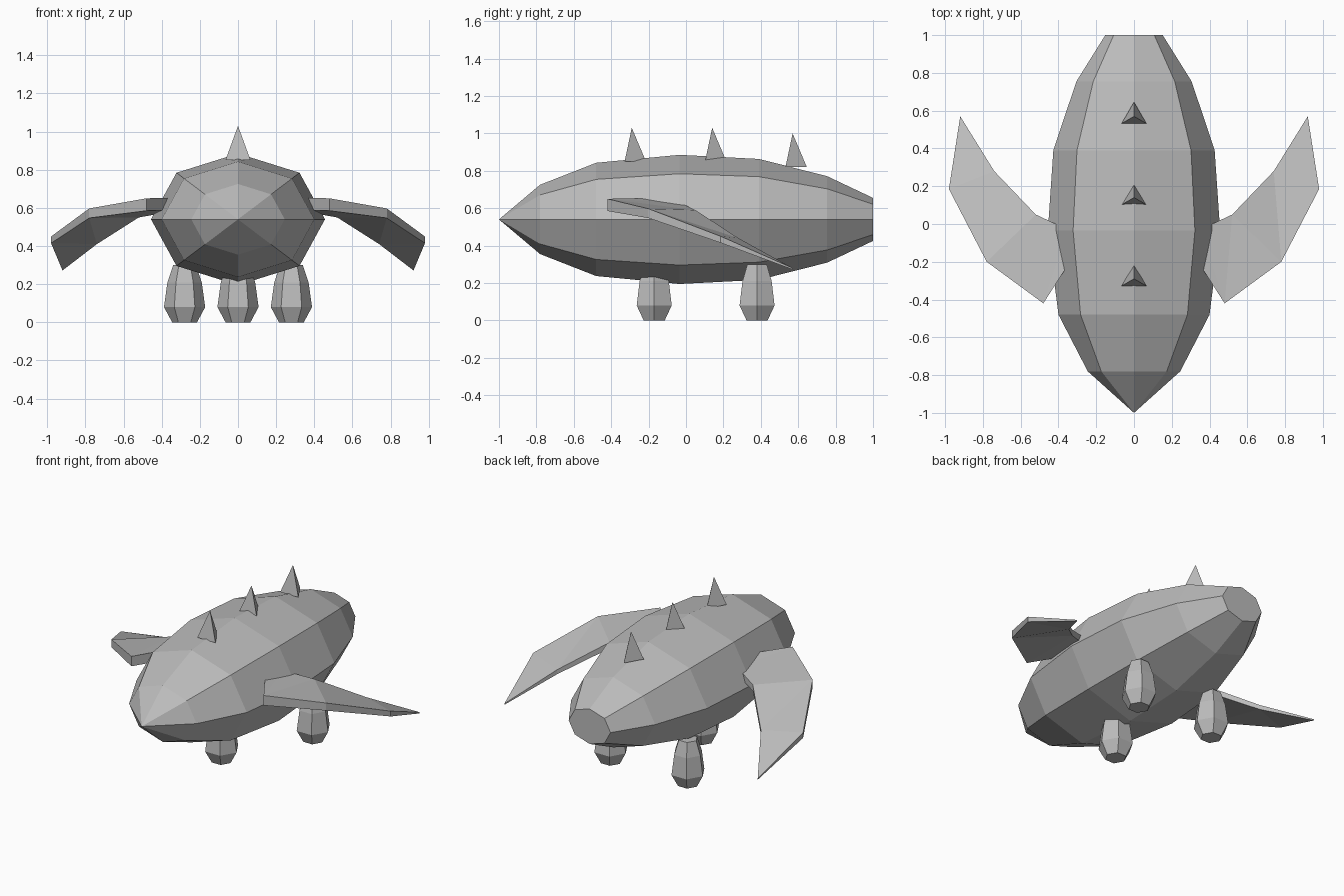
import bpy, bmesh
from math import sin, cos, pi

cube = bpy.data.objects.get("Cube")
if cube:
    bpy.data.objects.remove(cube, do_unlink=True)

grey = bpy.data.materials.new("plain_grey")
grey.use_nodes = True
colour = (0.5, 0.5, 0.5, 1)
grey.diffuse_color = colour
grey.node_tree.nodes["Principled BSDF"].inputs["Base Color"].default_value = colour


def make_object(name, bm):
    """Turn a bmesh into a flat shaded object."""
    bmesh.ops.recalc_face_normals(bm, faces=bm.faces)
    mesh = bpy.data.meshes.new(name)
    bm.to_mesh(mesh)
    bm.free()
    mesh.materials.append(grey)
    obj = bpy.data.objects.new(name, mesh)
    bpy.context.collection.objects.link(obj)
    return obj


def bridge(bm, a, b):
    """Join two vertex loops of equal length with quads."""
    for i in range(len(a)):
        j = (i + 1) % len(a)
        bm.faces.new((a[i], a[j], b[j], b[i]))


def loft(bm, rings):
    for a, b in zip(rings, rings[1:]):
        bridge(bm, a, b)


# Body: octagonal rings along y, pointed nose and blunt tail
AXIS_Z, FLATTEN = 0.54, 0.757
body_profile = [(-0.78, 0.245), (-0.48, 0.40), (-0.035, 0.456),
                (0.39, 0.427), (0.755, 0.305), (1.0, 0.152)]
bm = bmesh.new()
rings = [[bm.verts.new((r * cos(k * pi / 4), y, AXIS_Z + FLATTEN * r * sin(k * pi / 4)))
          for k in range(8)] for y, r in body_profile]
loft(bm, rings)
nose = bm.verts.new((0, -1, AXIS_Z))
for k in range(8):
    bm.faces.new((nose, rings[0][k], rings[0][(k + 1) % 8]))
bm.faces.new(rings[-1])
make_object("body", bm)

# Back spikes: three-sided pyramids with one corner to the rear
for name, y, z in (("front_spike", -0.29, 0.85), ("middle_spike", 0.14, 0.85),
                   ("rear_spike", 0.57, 0.82)):
    bm = bmesh.new()
    base = [bm.verts.new((0.076 * sin(k * 2 * pi / 3), y + 0.076 * cos(k * 2 * pi / 3), z))
            for k in range(3)]
    tip = bm.verts.new((0, y, z + 0.18))
    bm.faces.new(base)
    for k in range(3):
        bm.faces.new((base[k], base[(k + 1) % 3], tip))
    make_object(name, bm)

# Feet: six-sided lathe shapes, one in front and two behind
foot_profile = [(0.065, 0), (0.108, 0.08), (0.09, 0.21), (0.06, 0.30)]
for name, x, y in (("front_foot", 0, -0.17), ("rear_foot_left", 0.28, 0.38),
                   ("rear_foot_right", -0.28, 0.38)):
    bm = bmesh.new()
    rings = [[bm.verts.new((x + r * cos(k * pi / 3), y + r * sin(k * pi / 3), z))
              for k in range(6)] for r, z in foot_profile]
    loft(bm, rings)
    bm.faces.new(rings[0])
    bm.faces.new(rings[-1])
    make_object(name, bm)

# Wings: swept blade, each station a leading and a trailing (x, y, top z, thickness)
wing_stations = [
    ((0.30, -0.14, 0.655, 0.065), (0.35, -0.03, 0.63, 0.05)),
    ((0.48, -0.42, 0.65, 0.065), (0.52, 0.05, 0.59, 0.04)),
    ((0.78, -0.20, 0.597, 0.05), (0.74, 0.28, 0.44, 0.03)),
    ((0.98, 0.185, 0.45, 0.035), (0.92, 0.57, 0.28, 0.008)),
]
for name, side in (("left_wing", 1), ("right_wing", -1)):
    bm = bmesh.new()
    rings = []
    for lead, trail in wing_stations:
        points = [(p[0] * side, p[1], p[2] - low * p[3])
                  for p, low in ((lead, 0), (trail, 0), (trail, 1), (lead, 1))]
        rings.append([bm.verts.new(p) for p in points])
    for a, b in zip(rings, rings[1:]):
        # upper and lower skins are folded from trailing edge to next leading edge
        for lead, trail in ((0, 1), (3, 2)):
            bm.faces.new((a[lead], a[trail], b[lead]))
            bm.faces.new((a[trail], b[trail], b[lead]))
        bm.faces.new((a[1], a[2], b[2], b[1]))
        bm.faces.new((a[3], a[0], b[0], b[3]))
    bm.faces.new(rings[0])
    bm.faces.new(rings[-1])
    make_object(name, bm)
